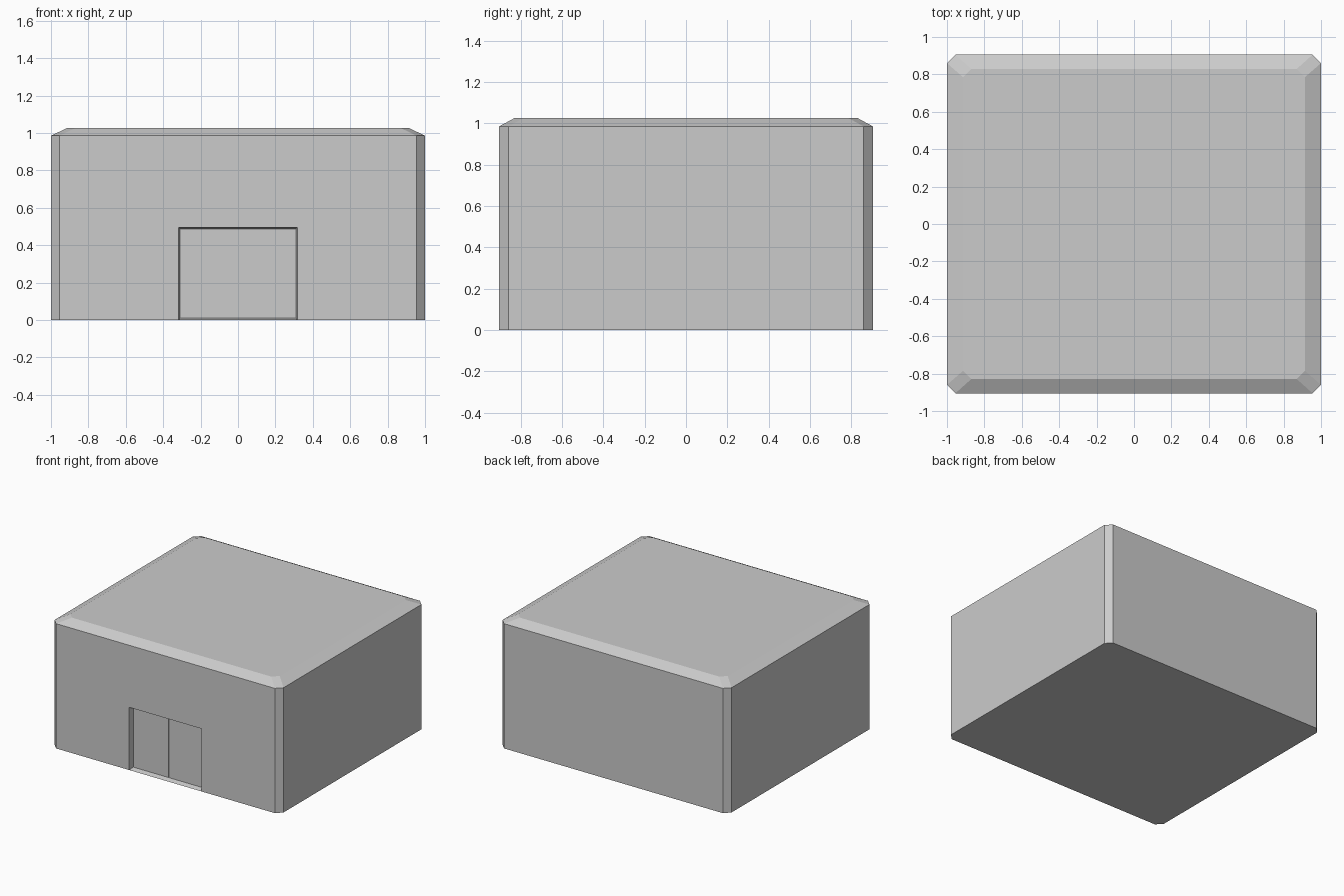
import bpy, bmesh

if "Cube" in bpy.data.objects:
    bpy.data.objects.remove(bpy.data.objects["Cube"])


def finish(bm, name):
    bmesh.ops.recalc_face_normals(bm, faces=bm.faces)
    mesh = bpy.data.meshes.new(name)
    bm.to_mesh(mesh)
    bm.free()
    obj = bpy.data.objects.new(name, mesh)
    bpy.context.collection.objects.link(obj)
    return obj


def octagon(bm, hx, hy, c, z):
    # Rectangle with clipped corners, starting along the front edge
    pts = [(-hx + c, -hy), (hx - c, -hy), (hx, -hy + c), (hx, hy - c),
           (hx - c, hy), (-hx + c, hy), (-hx, hy - c), (-hx, -hy + c)]
    return [bm.verts.new((x, y, z)) for x, y in pts]


def opening(bm, hx, y, z0, z1):
    return [bm.verts.new((x, y, z)) for x, z in
            ((-hx, z0), (-hx, z1), (hx, z1), (hx, z0))]


def bridge(bm, a, b, skip=()):
    n = len(a)
    for i in range(n):
        if i not in skip:
            bm.faces.new((a[i], a[(i + 1) % n], b[(i + 1) % n], b[i]))


FRONT, DOOR_Y, BACK_Y = -0.905, -0.865, -0.86

# Building shell: walls, bevelled roof edge and tapered door recess
bm = bmesh.new()
base = octagon(bm, 1.0, 0.905, 0.045, 0)
eave = octagon(bm, 1.0, 0.905, 0.045, 0.985)
roof = octagon(bm, 0.914, 0.829, 0.044, 1.026)
bridge(bm, base, eave, skip=(0,))
bridge(bm, eave, roof)
bm.faces.new(roof)
outer = opening(bm, 0.317, FRONT, 0, 0.495)
inner = opening(bm, 0.309, DOOR_Y, 0.01, 0.487)
back = opening(bm, 0.309, BACK_Y, 0.01, 0.487)
bm.faces.new([base[0]] + outer + [base[1], eave[1], eave[0]])
bm.faces.new([base[0], outer[0], outer[3]] + base[1:])
bridge(bm, outer, inner)
bridge(bm, inner, back)
bm.faces.new(back)
finish(bm, "building")

# Two door leaves with a narrow gap between them
for side, name in ((-1, "door_left"), (1, "door_right")):
    bm = bmesh.new()
    bmesh.ops.create_cube(bm, size=1)
    width = 0.309 - 0.002
    bmesh.ops.scale(bm, verts=bm.verts, vec=(width, BACK_Y - DOOR_Y, 0.477))
    bmesh.ops.translate(bm, verts=bm.verts,
                        vec=(side * (0.002 + width / 2), (BACK_Y + DOOR_Y) / 2, 0.2485))
    finish(bm, name)
